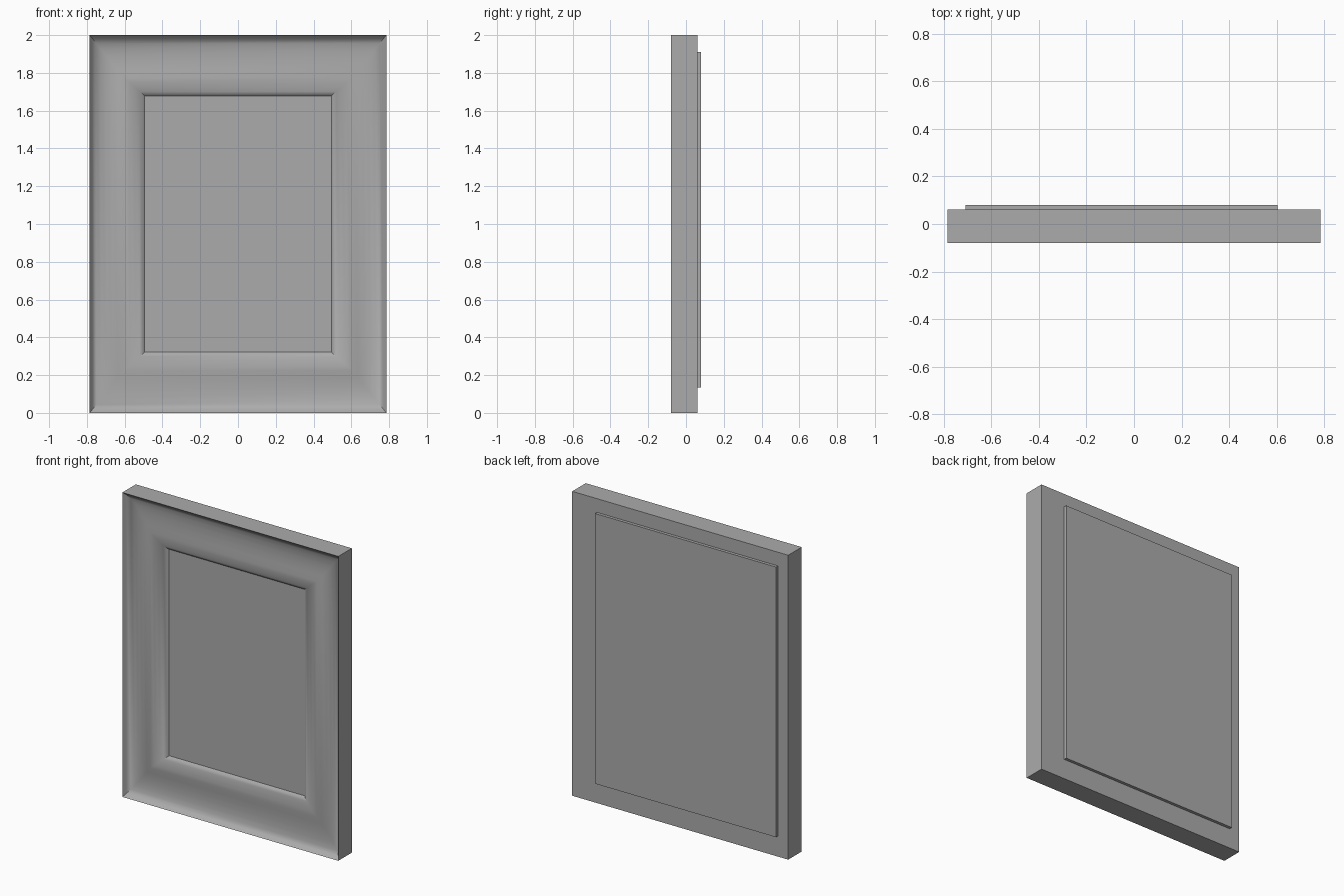
import bpy
import bmesh
import math

cube = bpy.data.objects.get("Cube")
if cube:
    bpy.data.objects.remove(cube, do_unlink=True)

grey = bpy.data.materials.new("plain grey")
grey.use_nodes = True
colour = (0.41, 0.41, 0.41, 1)
grey.diffuse_color = colour
grey.node_tree.nodes["Principled BSDF"].inputs["Base Color"].default_value = colour

HALF_W, HALF_H = 0.785, 1.0
FRONT, BACK = -0.08, 0.06
RIDGE = 0.18


def add_object(name, bm):
    bmesh.ops.recalc_face_normals(bm, faces=bm.faces)
    mesh = bpy.data.meshes.new(name)
    bm.to_mesh(mesh)
    bm.free()
    mesh.materials.append(grey)
    obj = bpy.data.objects.new(name, mesh)
    bpy.context.collection.objects.link(obj)
    return obj


def add_box(name, x0, x1, y0, y1, z0, z1):
    bm = bmesh.new()
    bmesh.ops.create_cube(bm, size=1)
    for v in bm.verts:
        v.co.x = x0 if v.co.x < 0 else x1
        v.co.y = y0 if v.co.y < 0 else y1
        v.co.z = z0 if v.co.z < 0 else z1
    return add_object(name, bm)


def rail_inset(d):
    # the top and bottom rails are a little wider than the sides
    return d * 1.25 if d <= RIDGE else RIDGE * 1.25 + (d - RIDGE) * 0.87


# Moulding section: inset from the outer edge, depth behind the front lip
cove = [(0, 0), (0.015, 0.022), (0.035, 0.038), (0.06, 0.047),
        (0.09, 0.05), (0.12, 0.048), (0.15, 0.042), (RIDGE, 0.034)]
bead = [(0.21, 0.036), (0.24, 0.042), (0.265, 0.051), (0.283, 0.061), (0.295, 0.074)]
section = [(d, FRONT + y) for d, y in cove + bead]
section += [(0.295, BACK), (0, BACK)]

# Mitred frame: four corners for every point of the section
bm = bmesh.new()
rings = []
for d, y in section:
    w, h = HALF_W - d, HALF_H - rail_inset(d)
    rings.append([bm.verts.new((sx * w, y, 1 + sz * h))
                  for sx, sz in ((-1, -1), (1, -1), (1, 1), (-1, 1))])
for i, ring in enumerate(rings):
    after = rings[(i + 1) % len(rings)]
    for k in range(4):
        n = (k + 1) % 4
        bm.faces.new((ring[k], ring[n], after[n], after[k]))
frame = add_object("frame", bm)

bpy.ops.object.select_all(action="DESELECT")
frame.select_set(True)
bpy.context.view_layer.objects.active = frame
bpy.ops.object.shade_smooth_by_angle(angle=math.radians(30))

# Inset picture panel and the offset backing board
add_box("picture_panel", -0.495, 0.495, -0.01, 0.01, 0.32, 1.68)
add_box("backing_board", -0.71, 0.605, BACK, 0.08, 0.135, 1.91)
